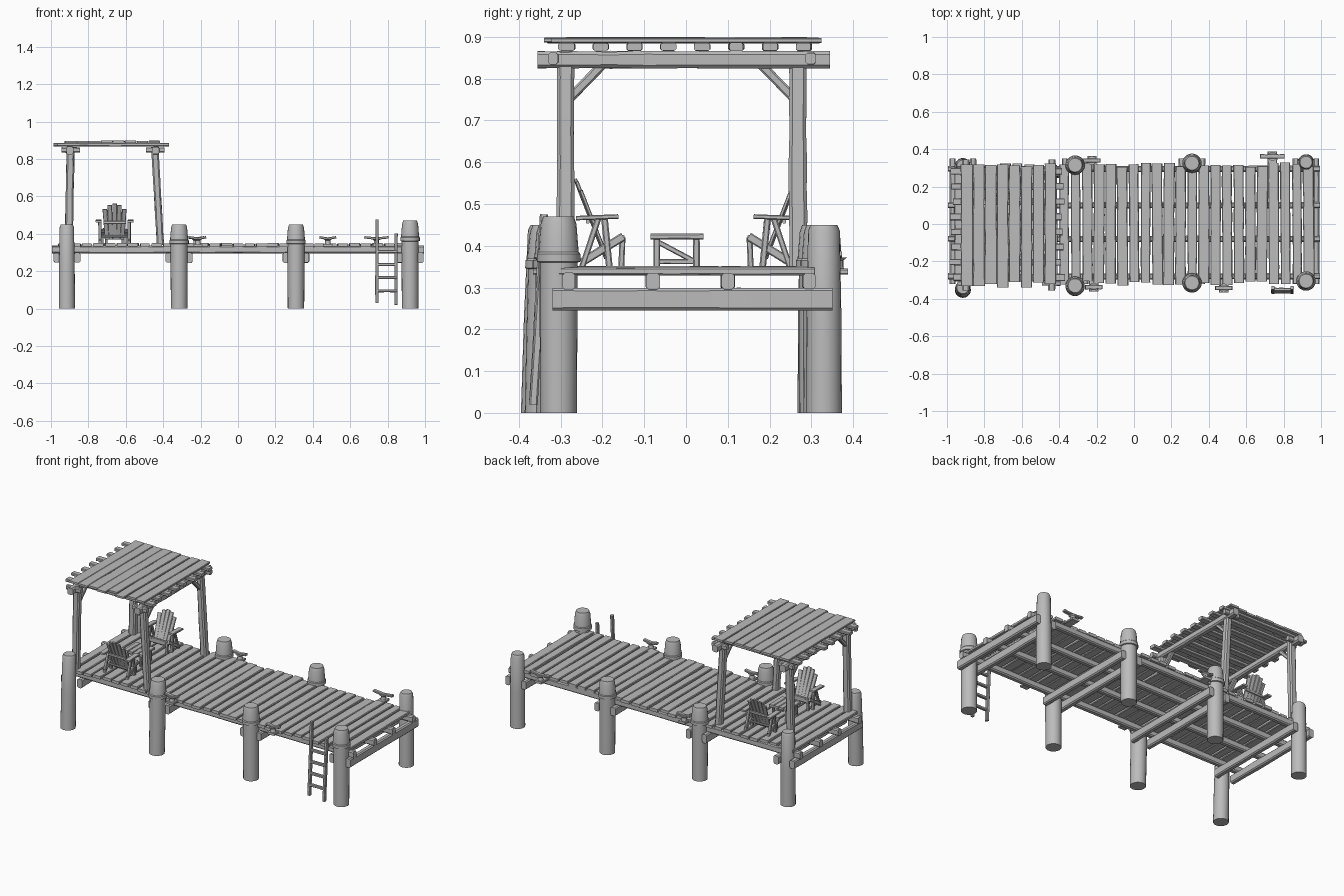
import bpy, bmesh, math, random
from mathutils import Vector

random.seed(4)
if "Cube" in bpy.data.objects:
    bpy.data.objects.remove(bpy.data.objects["Cube"])

wood = bpy.data.materials.new("weathered_grey")
wood.use_nodes = True
GREY = (0.5, 0.5, 0.5, 1)
wood.diffuse_color = GREY
wood.node_tree.nodes["Principled BSDF"].inputs["Base Color"].default_value = GREY


def skin(bm, rings):
    """Join rings of points into a capped solid."""
    rings = [[bm.verts.new(p) for p in ring] for ring in rings]
    n = len(rings[0])
    for a, b in zip(rings, rings[1:]):
        for i in range(n):
            j = (i + 1) % n
            bm.faces.new((a[i], a[j], b[j], b[i]))
    bm.faces.new(rings[0][::-1])
    bm.faces.new(rings[-1])


def beam(bm, p, q, w, h, rough=0.04, segs=4):
    """Hewn timber with chamfered edges from p to q."""
    p, q = Vector(p), Vector(q)
    d = (q - p).normalized()
    side = d.cross(Vector((0, 0, 1)))
    side = side.normalized() if side.length > 0.05 else Vector((1, 0, 0))
    up = side.cross(d)
    c = min(w, h) * 0.2
    a, b = w / 2, h / 2
    outline = [(a, c - b), (a, b - c), (a - c, b), (c - a, b),
               (-a, b - c), (-a, c - b), (c - a, -b), (a - c, -b)]
    rings = []
    for k in range(segs + 1):
        mid = p.lerp(q, k / segs)
        sw, sh = (1 + random.uniform(-rough, rough) for _ in "wh")
        drift = random.uniform(-rough, rough) * w / 3
        rings.append([mid + side * (x * sw + drift) + up * (y * sh) for x, y in outline])
    skin(bm, rings)


def log(bm, base, top, profile, sides=20):
    """Round timber; profile is (height fraction, radius)."""
    base, top = Vector(base), Vector(top)
    rings = []
    for t, r in profile:
        mid = base.lerp(top, t)
        rings.append([mid + Vector((math.cos(s), math.sin(s), 0)) * r
                      for s in (i * math.tau / sides for i in range(sides))])
    skin(bm, rings)


def finish(bm, name):
    bmesh.ops.recalc_face_normals(bm, faces=bm.faces)
    mesh = bpy.data.meshes.new(name)
    bm.to_mesh(mesh)
    bm.free()
    mesh.materials.append(wood)
    ob = bpy.data.objects.new(name, mesh)
    bpy.context.collection.objects.link(ob)
    bpy.ops.object.select_all(action="DESELECT")
    ob.select_set(True)
    bpy.context.view_layer.objects.active = ob
    bpy.ops.object.shade_smooth_by_angle(angle=math.radians(35))


# Mooring posts
front_y = [-0.34, -0.33, -0.315, -0.305]
back_y = [0.31, 0.315, 0.325, 0.33]
post_x = [-0.915, -0.315, 0.31, 0.92]
PLAIN = [(0, 0.043), (0.5, 0.042), (0.97, 0.038), (1, 0.032)]
RINGED = [(0, 0.044), (0.4, 0.045), (0.765, 0.045), (0.77, 0.052),
          (0.81, 0.052), (0.82, 0.048), (0.96, 0.043), (1, 0.037)]
for label, ys in (("front", front_y), ("back", back_y)):
    for i, (x, y) in enumerate(zip(post_x, ys)):
        bm = bmesh.new()
        plain = i == 0 or (label == "back" and i == 3)
        lean = -0.012 if label == "front" and i < 2 else 0
        height = 0.47 if label == "front" and i == 3 else 0.45
        log(bm, (x, y + lean, 0), (x, y, height), PLAIN if plain else RINGED)
        finish(bm, f"{label}_post_{i + 1}")

# Paired cross beams clamping the posts
bm = bmesh.new()
for x in post_x:
    for s in (-1, 1):
        beam(bm, (x + s * 0.055, -0.32, 0.272), (x + s * 0.055, 0.35, 0.272), 0.032, 0.052, 0.06, 6)
finish(bm, "cross_beams")

# Lengthwise joists
bm = bmesh.new()
for y in (-0.28, -0.08, 0.1, 0.295):
    beam(bm, (-0.995, y, 0.315), (0.995, y, 0.315), 0.032, 0.04, 0.08, 12)
finish(bm, "joists")

# Deck planks
bm = bmesh.new()
count = 31
pitch = 1.93 / count
for i in range(count):
    x = -0.965 + pitch * (i + 0.5)
    w = pitch - random.uniform(0.003, 0.014)
    skew = random.uniform(-0.003, 0.003)
    z = 0.34 + random.uniform(-0.002, 0.002)
    beam(bm, (x - skew, -0.315 + random.uniform(-0.015, 0.01), z),
         (x + skew, 0.315 + random.uniform(-0.01, 0.015), z), w, 0.018, 0.05, 7)
finish(bm, "deck_planks")

# Shelter frame
bm = bmesh.new()
for y, s in ((-0.288, 1), (0.268, -1)):
    beam(bm, (-0.905, y, 0.34), (-0.895, y, 0.865), 0.042, 0.038, 0.07, 8)
    beam(bm, (-0.415, y, 0.34), (-0.445, y, 0.865), 0.042, 0.038, 0.07, 8)
    for x in (-0.895, -0.443):
        beam(bm, (x, y + s * 0.012, 0.755), (x, y + s * 0.095, 0.84), 0.024, 0.022)
        # Log ends lashed under the roof corners
        beam(bm, (x - 0.05, y - s * 0.03, 0.848), (x + 0.05, y - s * 0.03, 0.848), 0.024, 0.028)
finish(bm, "shelter_posts")

bm = bmesh.new()
for x in (-0.9, -0.44):
    beam(bm, (x, -0.355, 0.845), (x, 0.345, 0.845), 0.038, 0.04, 0.08, 8)
finish(bm, "shelter_beams")

bm = bmesh.new()
for i in range(8):
    y = -0.285 + i * 0.081
    r = random.uniform(-0.015, 0.015)
    beam(bm, (-0.975 + r, y, 0.876), (-0.378 + r, y, 0.876), 0.036, 0.018, 0.1)
finish(bm, "rafters")

# Roof boards
bm = bmesh.new()
count = 8
pitch = 0.51 / count
for i in range(count):
    x = -0.925 + pitch * (i + 0.5)
    z = 0.892 + random.uniform(-0.003, 0.002)
    beam(bm, (x, -0.325 + random.uniform(-0.015, 0.015), z),
         (x, 0.32 + random.uniform(-0.015, 0.01), z), pitch - random.uniform(0, 0.006), 0.012, 0.05, 6)
finish(bm, "roof_boards")

# Two slatted armchairs facing each other
CX = -0.66
for label, s in (("front", 1), ("back", -1)):
    bm = bmesh.new()

    def bar(p, q, w, h):
        beam(bm, (CX + p[0], s * p[1], p[2]), (CX + q[0], s * q[1], q[2]), w, h, 0.03, 2)

    for i in range(-2, 3):
        top = 0.56 - 0.007 * i * i
        bar((i * 0.02, -0.19, 0.37), (i * 0.026, -0.265 + 0.003 * i * i, top), 0.024, 0.008)
    bar((-0.06, -0.235, 0.46), (0.06, -0.235, 0.46), 0.008, 0.014)
    for i in range(5):
        bar((-0.075, -0.205 + i * 0.013, 0.385 + i * 0.009),
            (0.075, -0.205 + i * 0.013, 0.385 + i * 0.009), 0.012, 0.009)
    for x in (-0.078, 0.078):
        bar((x * 1.1, -0.263, 0.466), (x * 1.1, -0.162, 0.47), 0.032, 0.011)
        bar((x, -0.183, 0.345), (x, -0.195, 0.465), 0.018, 0.016)
        bar((x, -0.25, 0.345), (x, -0.21, 0.465), 0.016, 0.014)
        bar((x, -0.25, 0.36), (x, -0.15, 0.422), 0.014, 0.02)
        bar((x * 0.85, -0.155, 0.345), (x * 0.85, -0.152, 0.42), 0.016, 0.014)
    bar((-0.075, -0.152, 0.41), (0.075, -0.152, 0.41), 0.01, 0.028)
    finish(bm, f"{label}_chair")

# Low table between the chairs
bm = bmesh.new()
for i in range(4):
    x = CX - 0.05 + i * 0.033
    beam(bm, (x, -0.085, 0.422), (x, 0.042, 0.422), 0.031, 0.014)
for x in (CX - 0.045, CX + 0.045):
    for y in (-0.07, 0.025):
        beam(bm, (x, y, 0.345), (x, y, 0.418), 0.014, 0.016)
    beam(bm, (x, -0.065, 0.408), (x, 0.025, 0.36), 0.01, 0.012)
    beam(bm, (x, -0.07, 0.362), (x, 0.03, 0.362), 0.01, 0.012)
finish(bm, "table")

# Boarding ladder
bm = bmesh.new()
for x, low, high in ((0.743, 0.03, 0.475), (0.845, 0.02, 0.4)):
    beam(bm, (x, -0.365, low), (x, -0.34, high), 0.018, 0.02)
for i in range(4):
    z = 0.095 + i * 0.07
    y = -0.362 + i * 0.004
    beam(bm, (0.738, y, z), (0.85, y, z), 0.018, 0.016)
finish(bm, "ladder")

# Mooring cleats on brackets outside the deck edge
for i, (x, y, w) in enumerate([(-0.215, -0.338, 0.09), (0.48, -0.342, 0.09),
                               (-0.225, 0.34, 0.09), (0.74, 0.362, 0.13)]):
    bm = bmesh.new()
    inner = y * 0.86
    beam(bm, (x, inner, 0.338), (x, y * 1.07, 0.338), 0.05, 0.014)
    log(bm, (x, y, 0.335), (x, y, 0.372), [(0, 0.022), (0.4, 0.014), (0.8, 0.014), (1, 0.024)], 12)
    beam(bm, (x - w / 2, y, 0.381), (x, y, 0.374), 0.022, 0.013)
    beam(bm, (x, y, 0.374), (x + w / 2, y, 0.381), 0.022, 0.013)
    finish(bm, f"cleat_{i + 1}")
